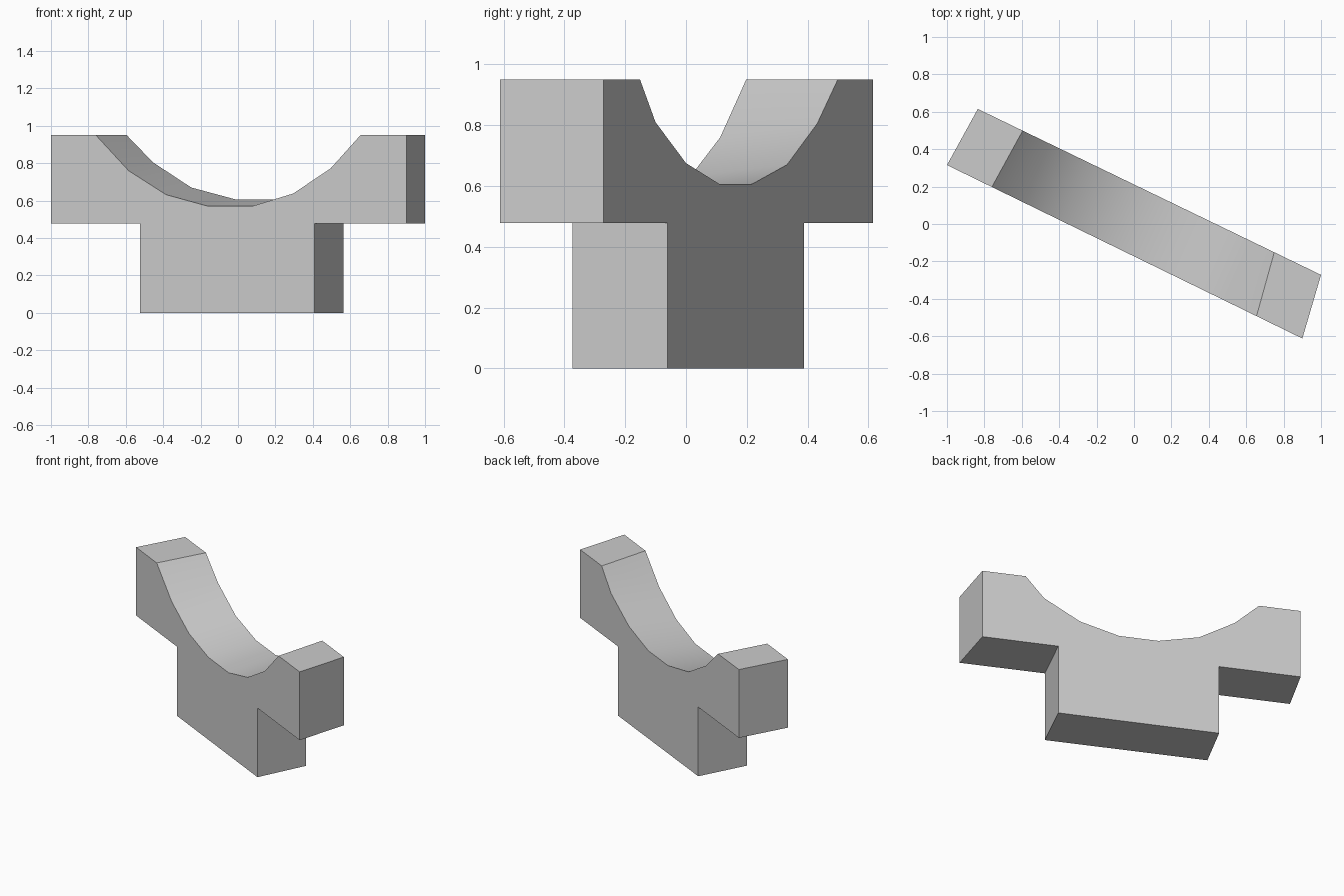
import bpy, bmesh

cube = bpy.data.objects.get("Cube")
if cube:
    bpy.data.objects.remove(cube, do_unlink=True)

# Stone colour
stone = bpy.data.materials.new("plain grey")
stone.use_nodes = True
grey = (0.6, 0.6, 0.6, 1)
stone.diffuse_color = grey
stone.node_tree.nodes["Principled BSDF"].inputs["Base Color"].default_value = grey

TOP, SHELF = 0.95, 0.478
ARC_Z = [TOP, 0.76, 0.632, 0.57, 0.57, 0.638, 0.772, TOP]
BACK_ARC_Z = [TOP, 0.805, 0.67, 0.607, 0.607, 0.675, 0.81, TOP]


def profile(start, end, foot_left, foot_right, arc_x, arc_z):
    """Outline of one long side: shoulders, foot and scooped saddle."""
    def at(x, z):
        t = (x - start[0]) / (end[0] - start[0])
        return (x, start[1] + t * (end[1] - start[1]), z)
    x0, x1 = start[0], end[0]
    outline = [(x0, SHELF), (foot_left, SHELF), (foot_left, 0), (foot_right, 0),
               (foot_right, SHELF), (x1, SHELF), (x1, TOP)]
    outline += reversed(list(zip(arc_x, arc_z)))
    outline.append((x0, TOP))
    return [at(x, z) for x, z in outline]


front = profile((-1, 0.315), (0.9, -0.612), -0.525, 0.41,
                [-0.76, -0.585, -0.385, -0.16, 0.075, 0.295, 0.495, 0.655], ARC_Z)
back = profile((-0.835, 0.615), (1, -0.272), -0.365, 0.563,
               [-0.595, -0.455, -0.25, -0.015, 0.212, 0.437, 0.645, 0.75], BACK_ARC_Z)

# Saddle block: two side outlines joined by a strip of quads
bm = bmesh.new()
f = [bm.verts.new(p) for p in front]
b = [bm.verts.new(p) for p in back]
bm.faces.new(f)
bm.faces.new(b[::-1])
for i in range(len(f)):
    j = (i + 1) % len(f)
    bm.faces.new((f[j], f[i], b[i], b[j]))
bmesh.ops.recalc_face_normals(bm, faces=bm.faces)

mesh = bpy.data.meshes.new("saddle_block")
bm.to_mesh(mesh)
bm.free()
mesh.materials.append(stone)
block = bpy.data.objects.new("saddle_block", mesh)
bpy.context.collection.objects.link(block)

# Smooth scoop, sharp corners
bpy.context.view_layer.objects.active = block
block.select_set(True)
bpy.ops.object.shade_smooth_by_angle(angle=0.52)
